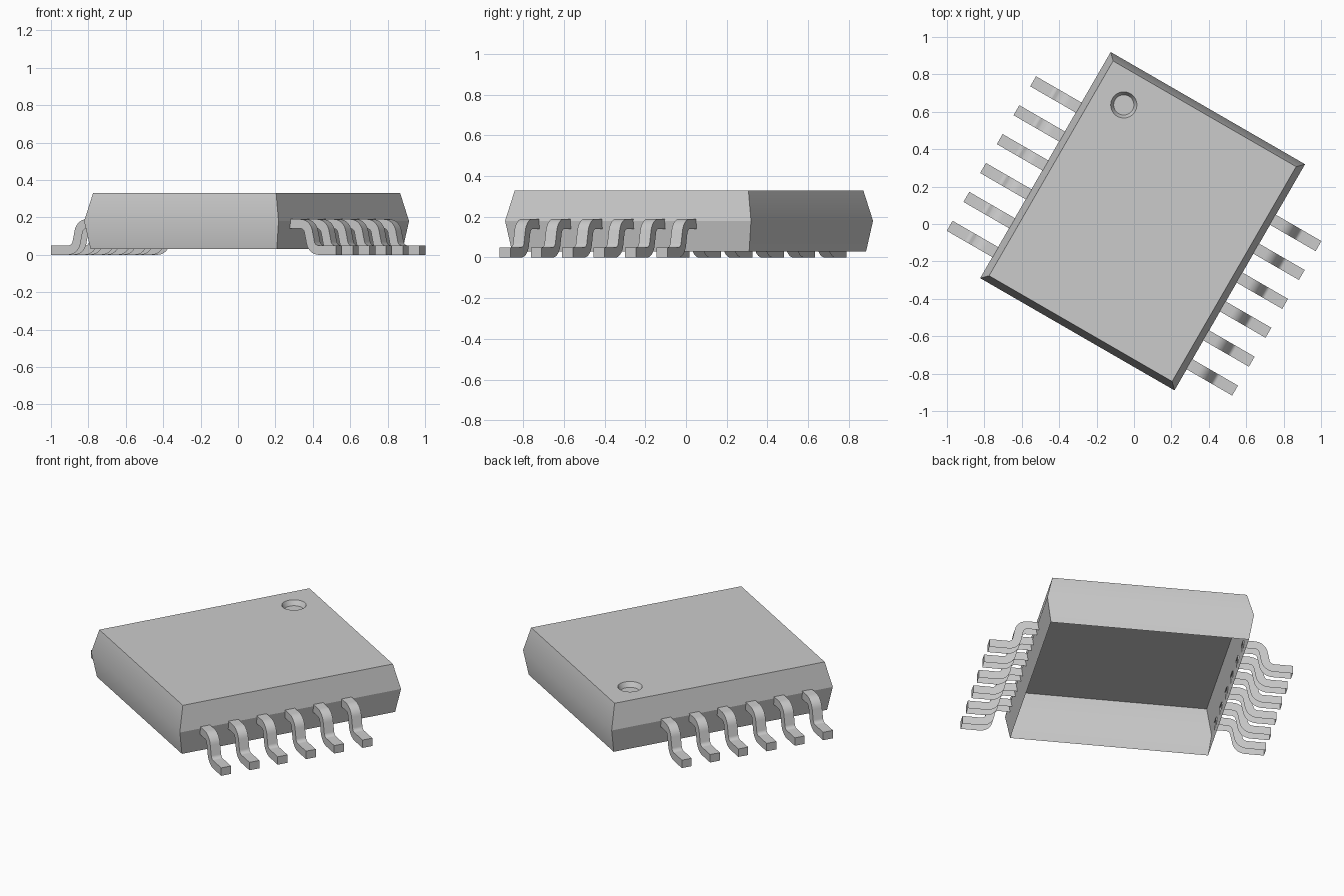
import bpy, bmesh, math
from mathutils import Matrix, Vector

cube = bpy.data.objects.get("Cube")
if cube:
    bpy.data.objects.remove(cube, do_unlink=True)

# One flat grey for the whole chip
grey = bpy.data.materials.new("light_grey")
grey.use_nodes = True
colour = (0.6, 0.6, 0.6, 1)
grey.diffuse_color = colour
grey.node_tree.nodes["Principled BSDF"].inputs["Base Color"].default_value = colour

# The package sits turned clockwise on its base
PLACE = Matrix.Translation((0.046, 0.015, 0)) @ Matrix.Rotation(math.radians(-30), 4, "Z")


def make_object(name, bm):
    bmesh.ops.recalc_face_normals(bm, faces=bm.faces)
    mesh = bpy.data.meshes.new(name)
    bm.to_mesh(mesh)
    bm.free()
    mesh.materials.append(grey)
    obj = bpy.data.objects.new(name, mesh)
    bpy.context.collection.objects.link(obj)
    obj.matrix_world = PLACE
    return obj


def select(obj):
    bpy.ops.object.select_all(action="DESELECT")
    obj.select_set(True)
    bpy.context.view_layer.objects.active = obj


def smooth(obj):
    select(obj)
    bpy.ops.object.shade_smooth_by_angle(angle=math.radians(30))


# Body: three stacked rectangles, widest at the middle
bm = bmesh.new()
rings = []
for inset, z in ((0.025, 0.03), (0, 0.18), (0.035, 0.33)):
    x, y = 0.6 - inset, 0.698 - inset
    rings.append([bm.verts.new((sx * x, sy * y, z))
                  for sx, sy in ((-1, -1), (1, -1), (1, 1), (-1, 1))])
for low, high in zip(rings, rings[1:]):
    for i in range(4):
        j = (i + 1) % 4
        bm.faces.new((low[i], low[j], high[j], high[i]))
bm.faces.new(rings[0])
bm.faces.new(rings[-1])
body = make_object("body", bm)

# Tapered round dimple marking the first pin
bm = bmesh.new()
bmesh.ops.create_cone(bm, cap_ends=True, segments=48, radius1=0.054, radius2=0.086,
                      depth=0.06, matrix=Matrix.Translation((-0.398, 0.488, 0.33)))
cutter = make_object("dimple_cutter", bm)
cutter.hide_render = True
cut = body.modifiers.new("dimple", "BOOLEAN")
cut.operation = "DIFFERENCE"
cut.solver = "EXACT"
cut.object = cutter
select(body)
bpy.ops.object.modifier_apply(modifier=cut.name)
bpy.data.objects.remove(cutter, do_unlink=True)
smooth(body)

# The body is a thin shell, open underneath; its pin sides are flat
bm = bmesh.new()
bm.from_mesh(body.data)
bm.normal_update()
bmesh.ops.delete(bm, geom=[f for f in bm.faces if f.normal.z < -0.9], context="FACES")
for face in bm.faces:
    if abs(face.normal.x) > 0.9 and abs(face.calc_center_median().x) > 0.55:
        face.smooth = False
bm.to_mesh(body.data)
bm.free()

# Pin centre line: out of the body, down a steep slope, then out along the board
HALF, BEND, STEPS = 0.025, 0.05, 8
STEEP = math.radians(78)
path = [(Vector((0.592, 0.165)), 0)]
for i in range(STEPS + 1):
    a = STEEP * i / STEPS
    path.append((Vector((0.66 + BEND * math.sin(a), 0.115 + BEND * math.cos(a))), -a))
for i in range(STEPS + 1):
    a = STEEP * (1 - i / STEPS)
    path.append((Vector((0.771 - BEND * math.sin(a), 0.075 - BEND * math.cos(a))), -a))
path.append((Vector((0.881, 0.025)), 0))


def make_pin(name, side, y):
    """Bent channel with a top, two sides and a closed tip, open underneath."""
    bm = bmesh.new()
    sections = []
    for point, angle in path:
        normal = Vector((-math.sin(angle), math.cos(angle))) * HALF
        upper, lower = point + normal, point - normal
        sections.append([bm.verts.new((side * p.x, y + w, p.y))
                         for p, w in ((lower, -0.031), (upper, -0.031),
                                      (upper, 0.031), (lower, 0.031))])
    for a, b in zip(sections, sections[1:]):
        for i in range(3):
            bm.faces.new((a[i], a[i + 1], b[i + 1], b[i]))
    bm.faces.new(sections[-1])
    smooth(make_object(name, bm))


for side, label in ((-1, "right"), (1, "left")):
    for n in range(6):
        make_pin(f"{label}_pin_{n + 1}", side, 0.355 - 0.1784 * n)
